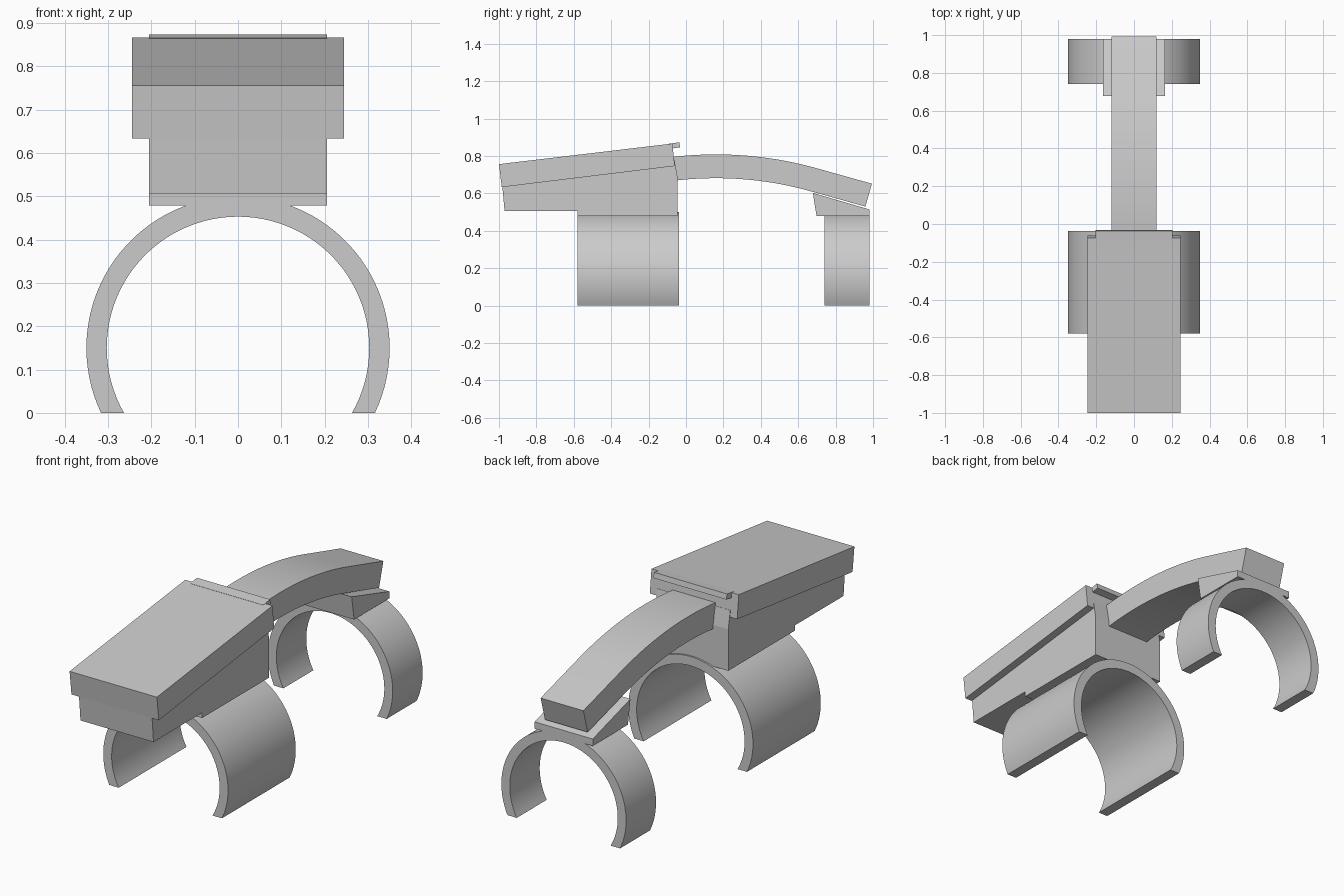
import bpy, bmesh
from math import sin, cos, asin, pi

default_cube = bpy.data.objects.get("Cube")
if default_cube:
    bpy.data.objects.remove(default_cube, do_unlink=True)

GREY = (0.6, 0.6, 0.6, 1)
grey = bpy.data.materials.new("plain grey")
grey.use_nodes = True
grey.diffuse_color = GREY
grey.node_tree.nodes["Principled BSDF"].inputs["Base Color"].default_value = GREY


def extrude_profile(name, points, direction, smooth=False):
    """Extrude a closed outline of 3D points along a direction."""
    bm = bmesh.new()
    face = bm.faces.new([bm.verts.new(p) for p in points])
    result = bmesh.ops.extrude_face_region(bm, geom=[face], use_keep_orig=True)
    moved = [g for g in result["geom"] if isinstance(g, bmesh.types.BMVert)]
    bmesh.ops.translate(bm, verts=moved, vec=direction)
    bmesh.ops.recalc_face_normals(bm, faces=bm.faces)
    mesh = bpy.data.meshes.new(name)
    bm.to_mesh(mesh)
    bm.free()
    mesh.materials.append(grey)
    obj = bpy.data.objects.new(name, mesh)
    bpy.context.collection.objects.link(obj)
    if smooth:
        bpy.ops.object.select_all(action="DESELECT")
        bpy.context.view_layer.objects.active = obj
        obj.select_set(True)
        bpy.ops.object.shade_smooth_by_angle(angle=pi / 6)
    return obj


def side_part(name, outline, half_width, smooth=False):
    """Side outline in (y, z), spread evenly across x."""
    return extrude_profile(name, [(-half_width, y, z) for y, z in outline],
                           (2 * half_width, 0, 0), smooth)


def clamp_ring(name, y_front, y_back):
    """Open ring with its feet cut level with the ground."""
    centre, outer, inner, steps = 0.15, 0.35, 0.303, 64

    def arc(radius):
        start = -asin(centre / radius)
        sweep = pi - 2 * start
        return [(radius * cos(start + sweep * i / steps), y_front,
                 centre + radius * sin(start + sweep * i / steps))
                for i in range(steps + 1)]

    return extrude_profile(name, arc(outer) + arc(inner)[::-1],
                           (0, y_back - y_front, 0), True)


# Clamps
clamp_ring("front_clamp", -0.58, -0.037)
clamp_ring("rear_clamp", 0.74, 0.98)

# Front housing with its wider sloping lid and rear lip
side_part("housing", [(-0.97, 0.506), (-0.58, 0.506), (-0.58, 0.479), (-0.046, 0.479),
                      (-0.046, 0.69), (-0.062, 0.78), (-0.985, 0.67)], 0.205)
side_part("lid", [(-1.0, 0.756), (-0.985, 0.633), (-0.06, 0.746), (-0.073, 0.866)], 0.245)
side_part("lid_lip", [(-0.09, 0.865), (-0.036, 0.873), (-0.031, 0.846), (-0.09, 0.838)], 0.205)

# Arched arm: an arc that runs out into a straight tail
MID, TOP, RADIUS, THICK = 0.16, 0.808, 2.0, 0.127
arc_start, arc_end = asin(-0.26 / RADIUS), asin(0.54 / RADIUS)
angles = [arc_start + (arc_end - arc_start) * i / 24 for i in range(25)]


def arm_edge(radius):
    edge = [(MID + radius * sin(a), TOP - RADIUS + radius * cos(a)) for a in angles]
    y, z = edge[-1]
    return edge + [(y + 0.305 * cos(arc_end), z - 0.305 * sin(arc_end))]


side_part("arm", arm_edge(RADIUS) + arm_edge(RADIUS - THICK)[::-1], 0.12, True)

# Wedge saddle between the arm and the rear clamp
side_part("saddle", [(0.678, 0.602), (0.98, 0.514), (0.98, 0.479), (0.698, 0.479)], 0.163)
